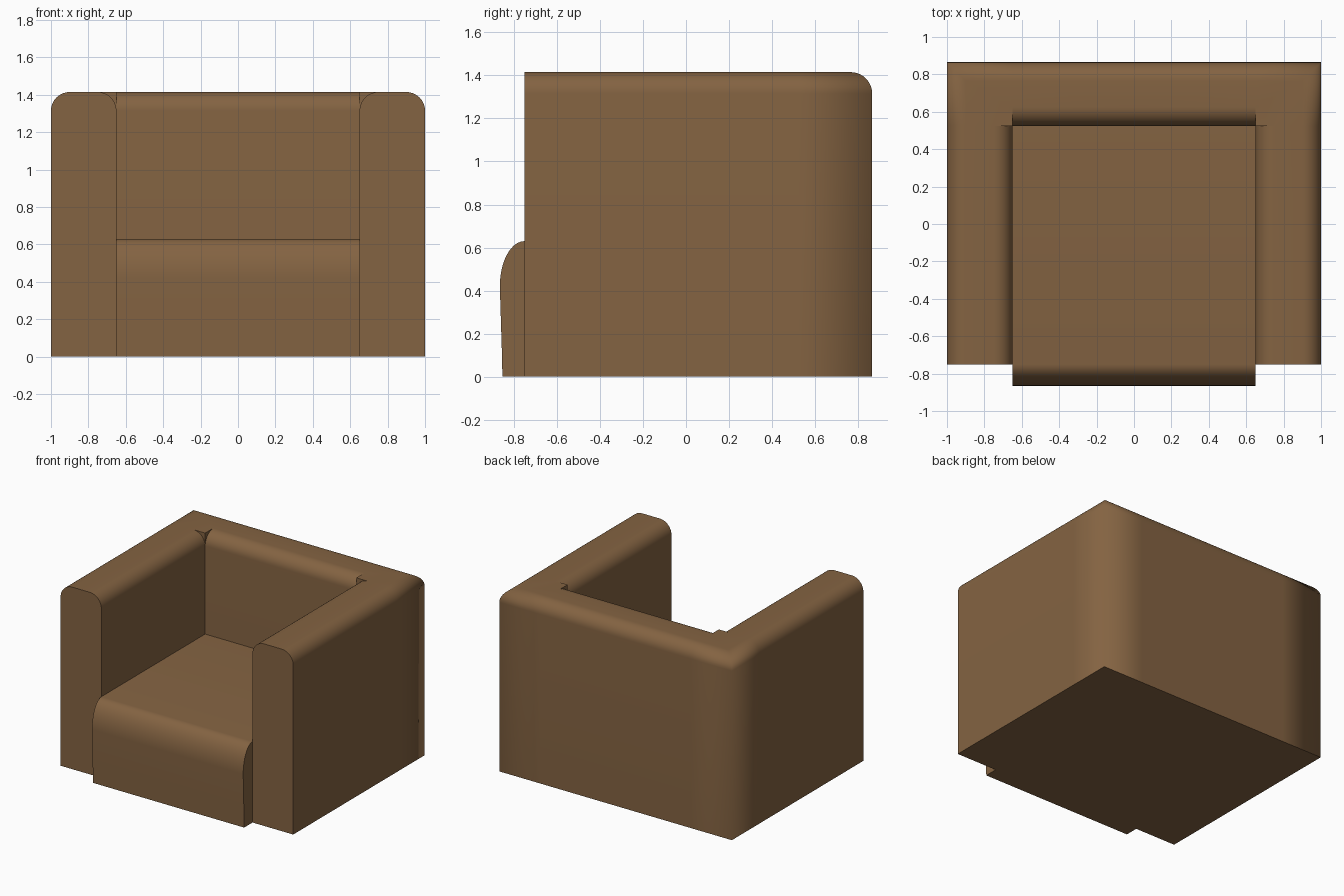
import bpy, bmesh, math

if "Cube" in bpy.data.objects:
    bpy.data.objects.remove(bpy.data.objects["Cube"])

leather = bpy.data.materials.new("brown_leather")
leather.diffuse_color = (0.23, 0.125, 0.054, 1)
leather.use_nodes = True
leather.node_tree.nodes["Principled BSDF"].inputs["Base Color"].default_value = leather.diffuse_color

XI, XO, YF, YI, YB, TOP, R, N = 0.65, 1.0, -0.75, 0.525, 0.865, 1.415, 0.10, 10


def arc(cx, cz, rx, rz, a0, a1, n=N):
    return [(cx + rx * math.cos(math.radians(a0 + (a1 - a0) * i / n)),
             cz + rz * math.sin(math.radians(a0 + (a1 - a0) * i / n))) for i in range(n + 1)]


def face(bm, pts):
    bm.faces.new([bm.verts.new(p) for p in pts])


def strip(bm, a, b):
    for i in range(len(a) - 1):
        face(bm, [a[i], a[i + 1], b[i + 1], b[i]])


def finish(bm, name, keep_smooth=lambda e: False):
    bmesh.ops.remove_doubles(bm, verts=bm.verts, dist=0.0005)
    bmesh.ops.recalc_face_normals(bm, faces=bm.faces)
    for f in bm.faces:
        f.smooth = True
    for e in bm.edges:
        if len(e.link_faces) != 2:
            continue
        if e.calc_face_angle(0) > math.radians(35) and not keep_smooth(e):
            e.smooth = False
    me = bpy.data.meshes.new(name)
    bm.to_mesh(me)
    bm.free()
    me.materials.append(leather)
    ob = bpy.data.objects.new(name, me)
    bpy.context.collection.objects.link(ob)
    return ob


# Arm and back shell: right half, mirrored
bm = bmesh.new()
W, D = XO - XI, YB - YI
inner = [(0, 0)] + arc(R, TOP - R, R, R, 180, 90)        # (offset from inner side, height)


def outer(width):
    return arc(width - R, TOP - R, R, R, 90, 0) + [(width, 0)]


arm = inner + outer(W)
back = inner + outer(D)
front_ring = [(XI + u, YF, z) for u, z in arm]
strip(bm, front_ring, [(XI + u, YI, z) for u, z in arm])                      # arm
strip(bm, [(0, YI + v, z) for v, z in back], [(XI, YI + v, z) for v, z in back])  # back
face(bm, front_ring)                                                          # arm front
# mitred rear corner
oa, ob_ = outer(W), outer(D)
mitre = [(XI + a[0], YI + b[0], a[1]) for a, b in zip(oa, ob_)]
strip(bm, [(XI + u, YI, z) for u, z in oa], mitre)
strip(bm, mitre, [(XI, YI + v, z) for v, z in ob_])
# flat corner top and the little gussets beside the rolled inner edges
tip = (XI, YI, TOP)
face(bm, [tip, (XI + R, YI, TOP), (XI + oa[0][0], YI, TOP), mitre[0],
          (XI, YI + ob_[0][0], TOP), (XI, YI + R, TOP)])
face(bm, [(XI + u, YI, z) for u, z in inner[1:]] + [tip])
face(bm, [(XI, YI + v, z) for v, z in inner[1:]] + [tip])
# underside
face(bm, [(XI, YF, 0), (XO, YF, 0), (XO, YI, 0), (XI, YI, 0)])
face(bm, [(XI, YI, 0), (XO, YI, 0), (XO, YB, 0), (XI, YB, 0)])
face(bm, [(0, YI, 0), (XI, YI, 0), (XI, YB, 0), (0, YB, 0)])


def on_mitre(e):
    # rear corner stays softly shaded
    return all(v.co.x > XI + 0.2 and v.co.y > YI + 0.2 for v in e.verts) and \
        abs(e.verts[0].co.z - e.verts[1].co.z) > 0.001


shell = finish(bm, "arms_and_back", on_mitre)
m = shell.modifiers.new("mirror", 'MIRROR')
m.merge_threshold = 0.0005

# Seat block with rolled front edge
bm = bmesh.new()
prof = [(YI, 0), (YI, 0.63)] + arc(YF, 0.42, 0.115, 0.21, 90, 180) + [(-0.855, 0.1), (-0.853, 0)]
left = [(-XI, y, z) for y, z in prof]
right = [(XI, y, z) for y, z in prof]
strip(bm, left + left[:1], right + right[:1])
face(bm, left)
face(bm, right)
finish(bm, "seat")
